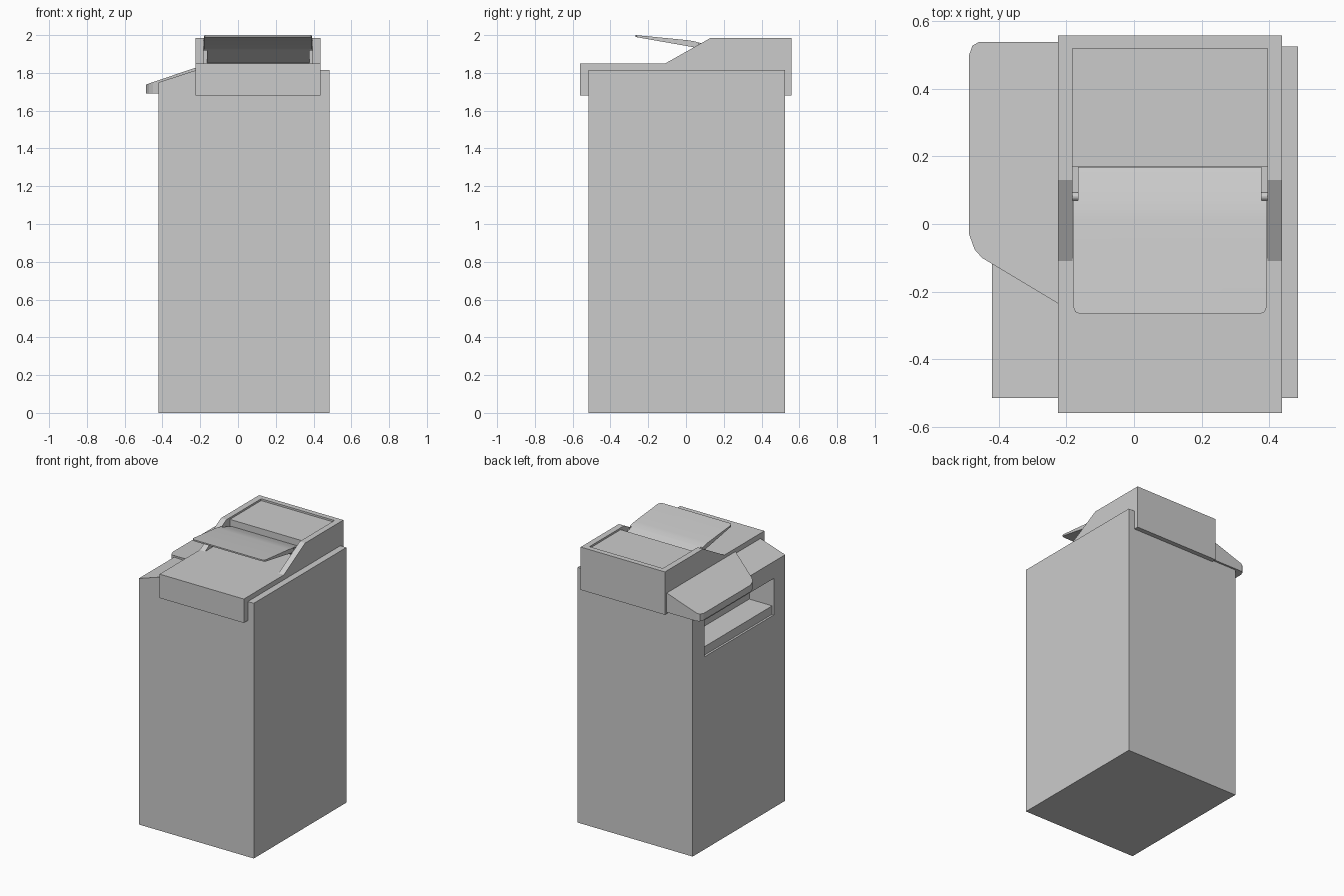
import bpy, bmesh
from mathutils import Vector

cube = bpy.data.objects.get("Cube")
if cube:
    bpy.data.objects.remove(cube, do_unlink=True)

grey = bpy.data.materials.new("plain_grey")
grey.use_nodes = True
GREY = (0.6, 0.6, 0.6, 1)
grey.diffuse_color = GREY
grey.node_tree.nodes["Principled BSDF"].inputs["Base Color"].default_value = GREY

# Where a profile point (u, v) at depth d lands for each extrusion axis
PLACE = {
    "x": lambda u, v, d: (d, u, v),
    "y": lambda u, v, d: (u, d, v),
    "z": lambda u, v, d: (u, v, d),
}


def prism(name, profile, axis, start, end):
    """Extrude a closed profile along an axis."""
    bm = bmesh.new()
    place = PLACE[axis]
    face = bm.faces.new([bm.verts.new(place(u, v, start)) for u, v in profile])
    moved = bmesh.ops.extrude_face_region(bm, geom=[face])["geom"]
    shift = Vector(place(0, 0, end - start))
    bmesh.ops.translate(bm, vec=shift, verts=[g for g in moved if isinstance(g, bmesh.types.BMVert)])
    bmesh.ops.recalc_face_normals(bm, faces=bm.faces)
    mesh = bpy.data.meshes.new(name)
    bm.to_mesh(mesh)
    bm.free()
    mesh.materials.append(grey)
    obj = bpy.data.objects.new(name, mesh)
    bpy.context.collection.objects.link(obj)
    return obj


def activate(obj):
    bpy.ops.object.select_all(action="DESELECT")
    obj.select_set(True)
    bpy.context.view_layer.objects.active = obj


def combine(obj, tool, operation):
    """Apply a boolean and remove the tool object."""
    mod = obj.modifiers.new("cut", "BOOLEAN")
    mod.operation, mod.solver, mod.object = operation, "EXACT", tool
    activate(obj)
    bpy.ops.object.modifier_apply(modifier=mod.name)
    bpy.data.objects.remove(tool, do_unlink=True)


# Cabinet with a sloping shoulder and an output slot with a stepped floor
cabinet = prism("cabinet", [(-0.42, 0), (0.485, 0), (0.485, 1.815), (-0.22, 1.815), (-0.42, 1.75)],
                "y", -0.515, 0.525)
slot = prism("slot_cutter", [(-0.6, 1.37), (-0.405, 1.37), (-0.405, 1.43), (-0.225, 1.43),
                             (-0.225, 1.63), (-0.6, 1.63)], "y", -0.39, 0.39)
combine(cabinet, slot, "DIFFERENCE")

# Head: stepped block with a lid well and a shallow panel recess between two cheeks
head = prism("head", [(-0.56, 1.68), (-0.56, 1.85), (-0.11, 1.85), (0.13, 1.985),
                      (0.558, 1.985), (0.558, 1.68)], "x", -0.225, 0.438)
well = prism("well_cutter", [(-0.11, 1.85), (0.17, 1.85), (0.17, 1.972), (0.52, 1.972),
                             (0.52, 2.1), (-0.11, 2.1)], "x", -0.182, 0.395)
combine(head, well, "DIFFERENCE")

# Side shelf: plan outline trimmed to a sloping wedge
shelf = prism("side_shelf", [(-0.22, 0.538), (-0.46, 0.538), (-0.478, 0.528), (-0.488, 0.5),
                             (-0.488, -0.03), (-0.472, -0.075), (-0.45, -0.1), (-0.22, -0.238)],
              "z", 1.69, 1.9)
wedge = prism("wedge", [(-0.6, 1.6), (-0.1, 1.6), (-0.1, 1.87), (-0.6, 1.7)], "y", -0.7, 0.7)
combine(shelf, wedge, "INTERSECT")

# Lid: thin at the raised front edge, curving down into the well
lid = prism("lid", [(-0.267, 2.0), (0.01, 1.973), (0.04, 1.968), (0.07, 1.96),
                    (0.07, 1.924), (0.04, 1.936), (-0.267, 1.99)], "x", -0.18, 0.393)
bm = bmesh.new()
bm.from_mesh(lid.data)
corners = [e for e in bm.edges if all(v.co.y < -0.26 for v in e.verts)
           and abs(e.verts[0].co.x - e.verts[1].co.x) < 0.01]
bmesh.ops.bevel(bm, geom=corners, offset=0.022, segments=2, affect="EDGES", profile=0.5)
bm.to_mesh(lid.data)
bm.free()
lid_tail = prism("lid_tail", [(0.07, 1.96), (0.12, 1.945), (0.168, 1.927), (0.168, 1.852), (0.07, 1.924)],
                 "x", -0.165, 0.378)
for part in (lid, lid_tail):
    activate(part)
    bpy.ops.object.shade_smooth_by_angle(angle=0.5)

# Hinge pins on both sides of the lid tail
for side, x in (("right", -0.173), ("left", 0.387)):
    bpy.ops.mesh.primitive_cylinder_add(vertices=12, radius=0.012, depth=0.018,
                                        location=(x, 0.082, 1.93), rotation=(0, 1.5708, 0))
    pin = bpy.context.object
    pin.name = side + "_hinge_pin"
    pin.data.materials.append(grey)
